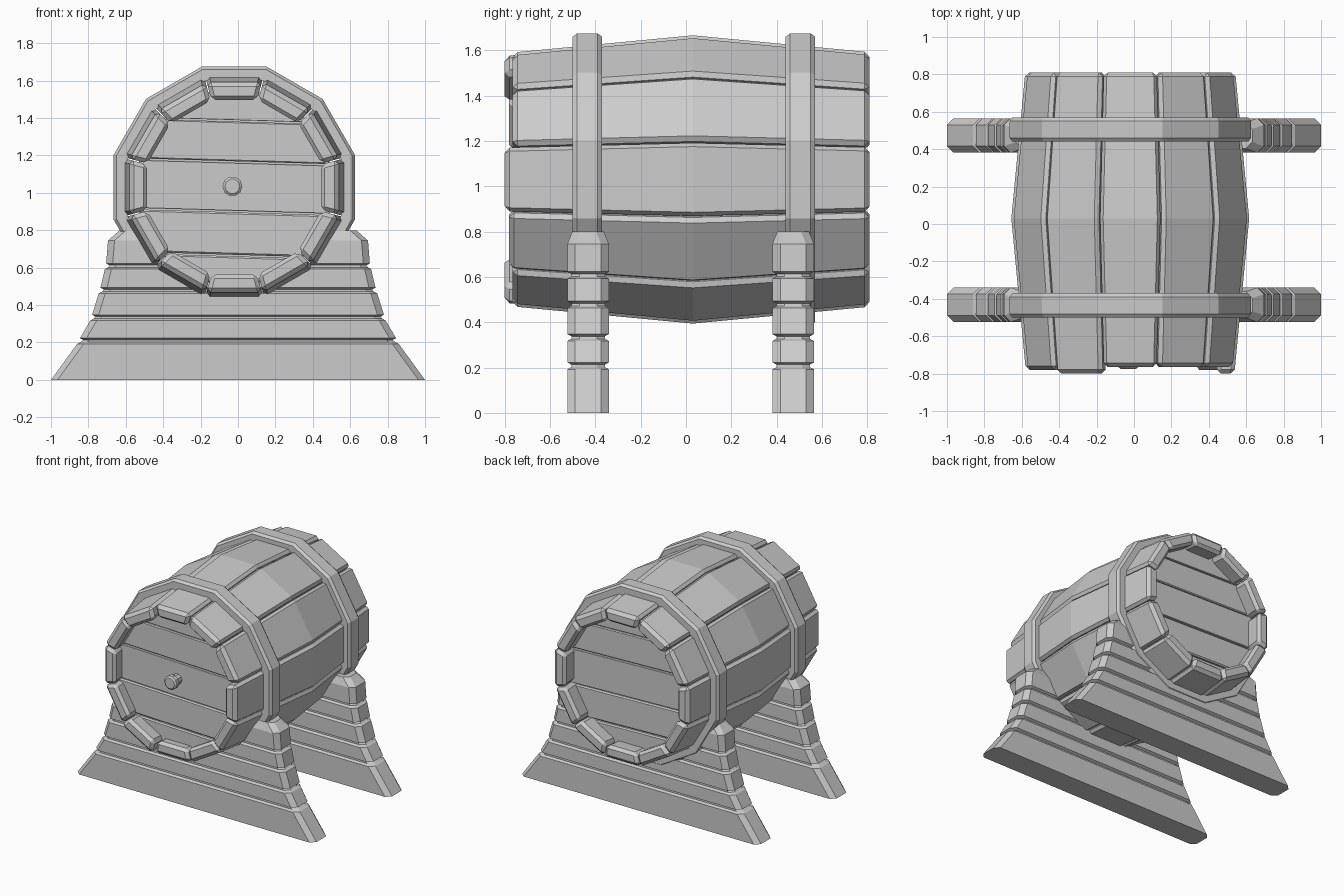
import bpy, bmesh, math
from mathutils import Vector

cube = bpy.data.objects.get("Cube")
if cube:
    bpy.data.objects.remove(cube, do_unlink=True)

CX, CZ = -0.02, 1.03          # barrel axis
SIDES = 12
STEP = math.tau / SIDES

wood = bpy.data.materials.new("grey_wood")
wood.use_nodes = True
wood.diffuse_color = (0.6, 0.6, 0.6, 1)
wood.node_tree.nodes["Principled BSDF"].inputs["Base Color"].default_value = (0.6, 0.6, 0.6, 1)


def finish(name, bm, bevel=0):
    bmesh.ops.recalc_face_normals(bm, faces=bm.faces)
    mesh = bpy.data.meshes.new(name)
    bm.to_mesh(mesh)
    bm.free()
    mesh.materials.append(wood)
    obj = bpy.data.objects.new(name, mesh)
    bpy.context.collection.objects.link(obj)
    if bevel:
        mod = obj.modifiers.new("chamfer", 'BEVEL')
        mod.width = bevel
        mod.segments = 1
        mod.limit_method = 'ANGLE'
        mod.angle_limit = math.radians(25)
    return obj


def loft(name, rings, bevel=0, closed=False):
    """Skin a list of equal point rings, capped unless closed on itself."""
    bm = bmesh.new()
    loops = [[bm.verts.new(p) for p in ring] for ring in rings]
    n = len(loops[0])
    pairs = list(zip(loops, loops[1:]))
    if closed:
        pairs.append((loops[-1], loops[0]))
    else:
        bm.faces.new(loops[0])
        bm.faces.new(loops[-1])
    for a, b in pairs:
        for i in range(n):
            j = (i + 1) % n
            bm.faces.new((a[i], a[j], b[j], b[i]))
    return finish(name, bm, bevel)


def polar(apothem, angle, y):
    """Point on the twelve-sided barrel section; angle runs from the top towards -x."""
    r = apothem / math.cos(STEP / 2)
    return (CX - r * math.sin(angle), y, CZ + r * math.cos(angle))


def barrel_apothem(y):
    return 0.635 - 0.095 * abs(y - 0.03)


# Staves, with uneven front ends
front_ends = [-0.765, -0.80, -0.78, -0.78, -0.78, -0.80,
              -0.765, -0.765, -0.78, -0.80, -0.765, -0.765]
for k, y0 in enumerate(front_ends):
    a, b = (k - 0.49) * STEP, (k + 0.49) * STEP
    rings = []
    for y in (y0, 0.03, 0.81):
        outer = barrel_apothem(y)
        inner = outer - 0.095
        rings.append([polar(outer, a, y), polar(outer, b, y),
                      polar(inner, b, y), polar(inner, a, y)])
    loft(f"stave_{k + 1}", rings, 0.022)

# Dark core that closes the joints between the boards
loft("barrel_core", [[polar(0.5, (i + 0.5) * STEP, y) for i in range(SIDES)]
                     for y in (-0.63, 0.63)])

# Hoops
for label, y in (("front", -0.435), ("back", 0.505)):
    section = [(-0.065, 0.57), (-0.065, 0.63), (-0.045, 0.645),
               (0.045, 0.645), (0.065, 0.63), (0.065, 0.57)]
    loft(f"{label}_hoop", [[polar(r, (i + 0.5) * STEP, y + dy) for dy, r in section]
                           for i in range(SIDES)], closed=True)

# Barrel heads made of slightly tilted planks
seams = [-0.7, -0.365, -0.13, 0.135, 0.355, 0.7]
for label, y in (("front", -0.66), ("back", 0.66)):
    for n, (low, high) in enumerate(zip(seams, seams[1:])):
        bm = bmesh.new()
        lower = [bm.verts.new(polar(0.51, (i + 0.5) * STEP, y - 0.025)) for i in range(SIDES)]
        disc = bm.faces.new(lower)
        ext = bmesh.ops.extrude_face_region(bm, geom=[disc])
        bmesh.ops.translate(bm, vec=(0, 0.05, 0),
                            verts=[v for v in ext["geom"] if isinstance(v, bmesh.types.BMVert)])
        up = Vector((math.sin(0.03), 0, math.cos(0.03)))
        for offset, side in ((low + 0.004, -1), (high - 0.004, 1)):
            cut = bmesh.ops.bisect_plane(
                bm, geom=bm.verts[:] + bm.edges[:] + bm.faces[:],
                plane_co=Vector((CX, y, CZ)) + up * offset, plane_no=up * side,
                clear_outer=True)
            edges = [e for e in cut["geom_cut"] if isinstance(e, bmesh.types.BMEdge)]
            if edges:
                bmesh.ops.holes_fill(bm, edges=edges, sides=0)
        finish(f"{label}_head_plank_{n + 1}", bm, 0.014)

# Tap plug on the front head
plug_profile = [(-0.66, 0.04), (-0.73, 0.04), (-0.735, 0.053), (-0.765, 0.053), (-0.775, 0.04)]
loft("tap_plug", [[(-0.03 + r * math.cos(i * math.tau / 10), y, 1.035 + r * math.sin(i * math.tau / 10))
                   for i in range(10)] for y, r in plug_profile])

# Stands: chamfered outline lofted upwards, with a groove between boards
boards = [(0, 0.20, 1.0, 0.86), (0.215, 0.325, 0.845, 0.79), (0.34, 0.47, 0.78, 0.745),
          (0.485, 0.60, 0.735, 0.712), (0.615, 0.745, 0.705, 0.695)]


def stand_ring(z, w, y, inset=0):
    w, d, c = w - inset, 0.092 - inset, 0.035
    return [(sx * px, y + sy * py, z) for sx, sy, px, py in (
        (1, -1, w - c, d), (1, -1, w, d - c), (1, 1, w, d - c), (1, 1, w - c, d),
        (-1, 1, w - c, d), (-1, 1, w, d - c), (-1, -1, w, d - c), (-1, -1, w - c, d))]


for label, y in (("front", -0.432), ("back", 0.473)):
    rings = []
    for n, (z0, z1, w0, w1) in enumerate(boards):
        if n:
            rings.append(stand_ring(z0 - 0.002, w0, y, 0.018))
            rings.append(stand_ring(z0 + 0.008, w0, y))
        else:
            rings.append(stand_ring(z0, w0, y))
        if n < len(boards) - 1:
            rings.append(stand_ring(z1 - 0.008, w1, y))
            rings.append(stand_ring(z1 + 0.002, w1, y, 0.018))
        else:
            rings.append(stand_ring(z1, w1, y))
    rings.append(stand_ring(0.80, 0.655, y, 0.022))
    loft(f"{label}_stand", rings)
